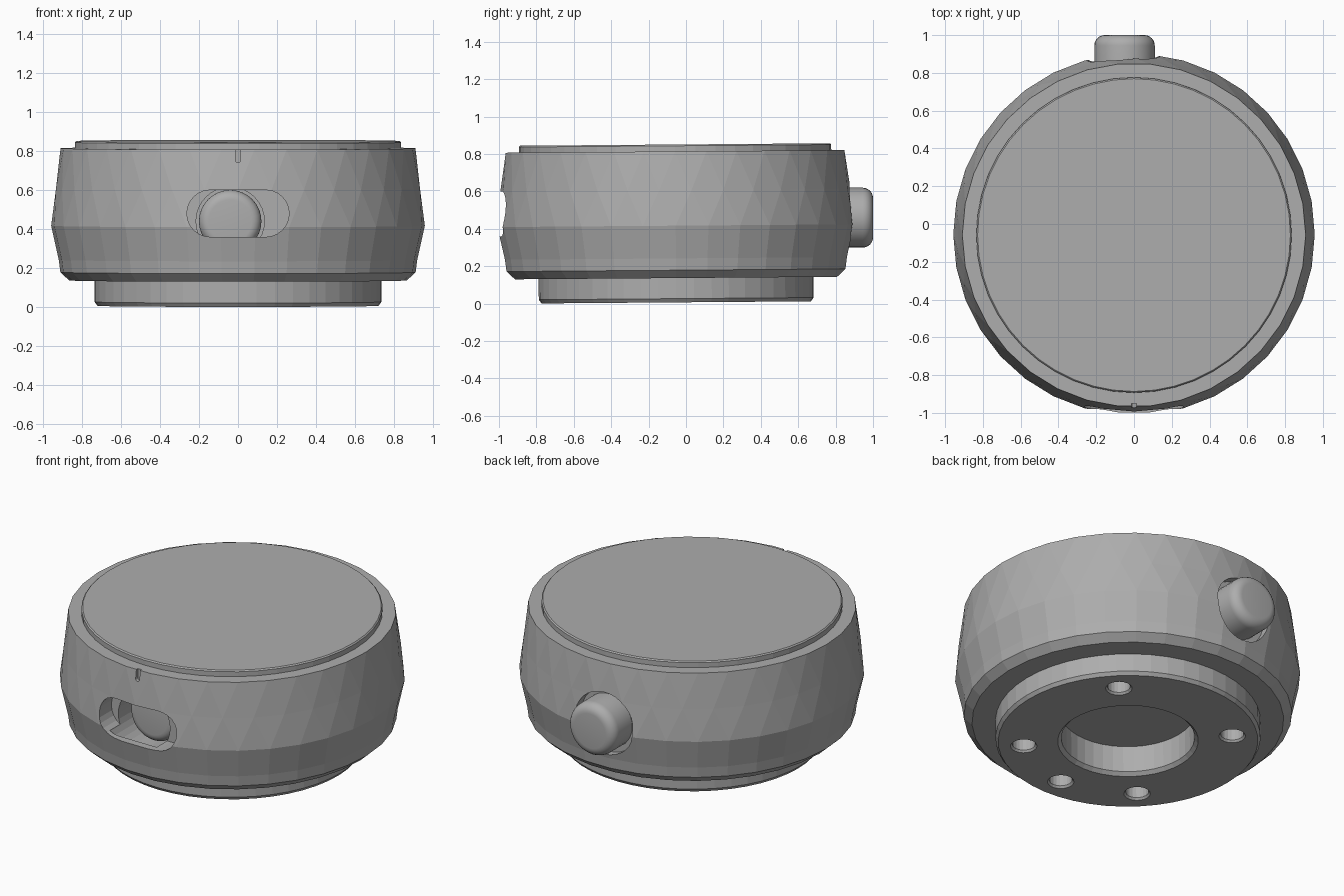
import bpy, bmesh, math
from mathutils import Matrix

if "Cube" in bpy.data.objects:
    bpy.data.objects.remove(bpy.data.objects["Cube"], do_unlink=True)

GREY = (0.42, 0.42, 0.42, 1)
mat = bpy.data.materials.new("plain grey")
mat.use_nodes = True
mat.diffuse_color = GREY
mat.node_tree.nodes["Principled BSDF"].inputs["Base Color"].default_value = GREY

# The whole case leans back very slightly
FRAME = Matrix.Translation((0, -0.052, 0.007)) @ Matrix.Rotation(math.radians(0.45), 4, 'X')


def add_object(name, bm, matrix):
    bmesh.ops.recalc_face_normals(bm, faces=bm.faces)
    bm.transform(matrix)
    mesh = bpy.data.meshes.new(name)
    bm.to_mesh(mesh)
    bm.free()
    mesh.materials.append(mat)
    obj = bpy.data.objects.new(name, mesh)
    bpy.context.collection.objects.link(obj)
    return obj


def lathe(name, rings, sides, matrix=FRAME):
    """Closed turned solid; each ring is (radius, height, twist in steps)."""
    bm = bmesh.new()
    loops = []
    for radius, z, twist in rings:
        angles = [2 * math.pi * (i + twist) / sides for i in range(sides)]
        loops.append([bm.verts.new((radius * math.cos(a), radius * math.sin(a), z)) for a in angles])
    for k in range(len(rings) - 1):
        a, b = loops[k], loops[k + 1]
        for i in range(sides):
            j = (i + 1) % sides
            if rings[k][2] == rings[k + 1][2]:
                bm.faces.new((a[i], a[j], b[j], b[i]))
            else:
                bm.faces.new((a[i], a[j], b[i]))
                bm.faces.new((b[i], a[j], b[j]))
    bm.faces.new(loops[0])
    bm.faces.new(loops[-1])
    return add_object(name, bm, matrix)


def along_y(x, y, z):
    """Places a turned part so its axis points to the back."""
    return Matrix.Translation((x, y, z)) @ Matrix.Rotation(-math.pi / 2, 4, 'X')


def stadium(name, half_width, radius, depth, matrix, steps=12):
    """Slot-shaped prism along local z, with rounded ends on local x."""
    bm = bmesh.new()
    verts = []
    for side, start in ((1, -math.pi / 2), (-1, math.pi / 2)):
        for i in range(steps + 1):
            a = start + math.pi * i / steps
            verts.append(bm.verts.new((side * (half_width - radius) + radius * math.cos(a),
                                       radius * math.sin(a), 0)))
    face = bm.faces.new(verts)
    top = bmesh.ops.extrude_face_region(bm, geom=[face])["geom"]
    bmesh.ops.translate(bm, vec=(0, 0, depth), verts=[v for v in top if isinstance(v, bmesh.types.BMVert)])
    return add_object(name, bm, matrix)


def cut(target, cutter):
    mod = target.modifiers.new("cut", 'BOOLEAN')
    mod.operation = 'DIFFERENCE'
    mod.solver = 'EXACT'
    mod.object = cutter
    bpy.context.view_layer.objects.active = target
    bpy.ops.object.modifier_apply(modifier=mod.name)
    bpy.data.objects.remove(cutter, do_unlink=True)


def smooth(obj):
    bpy.ops.object.select_all(action='DESELECT')
    obj.select_set(True)
    bpy.context.view_layer.objects.active = obj
    bpy.ops.object.shade_smooth_by_angle(angle=math.radians(35))


# Faceted bulging case
case = lathe("case", [(0.865, 0.13, 0), (0.91, 0.172, 0), (0.918, 0.235, 0), (0.957, 0.41, 0),
                      (0.936, 0.6, 0.5), (0.909, 0.807, 1)], 34)

# Top plate and stepped base
lathe("top_plate", [(0.835, 0.78, 0), (0.835, 0.837, 0), (0.828, 0.844, 0)], 48)
base = lathe("base", [(0.72, 0, 0), (0.735, 0.02, 0), (0.735, 0.135, 0)], 48)

# Chamfered centre bore, through the base into the case
BORE = [(0.42, -0.03, 0), (0.37, 0.02, 0), (0.37, 0.18, 0)]
for part in (base, case):
    cut(part, lathe("bore_cutter", BORE, 40))

# Screw holes: four on the diagonals and one at the front
for angle in (45, 135, 225, 315, 270):
    a = math.radians(angle)
    place = FRAME @ Matrix.Translation((0.58 * math.cos(a), 0.58 * math.sin(a), 0))
    cut(base, lathe("screw_cutter", [(0.09, -0.02, 0), (0.064, 0.012, 0), (0.064, 0.12, 0)], 20, place))

# Front slot with a round bore behind it
cut(case, stadium("slot_cutter", 0.262, 0.12, 0.3, along_y(0, -1.15, 0.48)))
cut(case, lathe("front_bore_cutter", [(0.175, 0, 0), (0.175, 0.35, 0)], 32, along_y(-0.04, -0.95, 0.44)))

# Index notch on the upper front edge
cut(case, stadium("notch_cutter", 0.07, 0.013, 0.13,
                  along_y(0, -1.08, 0.81) @ Matrix.Rotation(math.pi / 2, 4, 'Z')))

# Recess for the back button
cut(case, lathe("recess_cutter", [(0.19, 0, 0), (0.19, 0.3, 0)], 32, along_y(-0.055, 0.82, 0.46)))


def rounded_rod(name, radius, length, round_size, matrix):
    rings = [(radius, 0, 0)]
    for i in range(7):
        a = math.pi / 2 * i / 6
        rings.append((radius - round_size * (1 - math.cos(a)),
                      length - round_size * (1 - math.sin(a)), 0))
    smooth(lathe(name, rings, 32, matrix))


# Rounded push button and its inner shaft seen through the slot
rounded_rod("button", 0.16, 0.22, 0.055, along_y(-0.05, 0.78, 0.46))
rounded_rod("inner_shaft", 0.16, 0.2, 0.05,
            Matrix.Translation((-0.04, -0.58, 0.44)) @ Matrix.Rotation(math.pi / 2, 4, 'X'))
